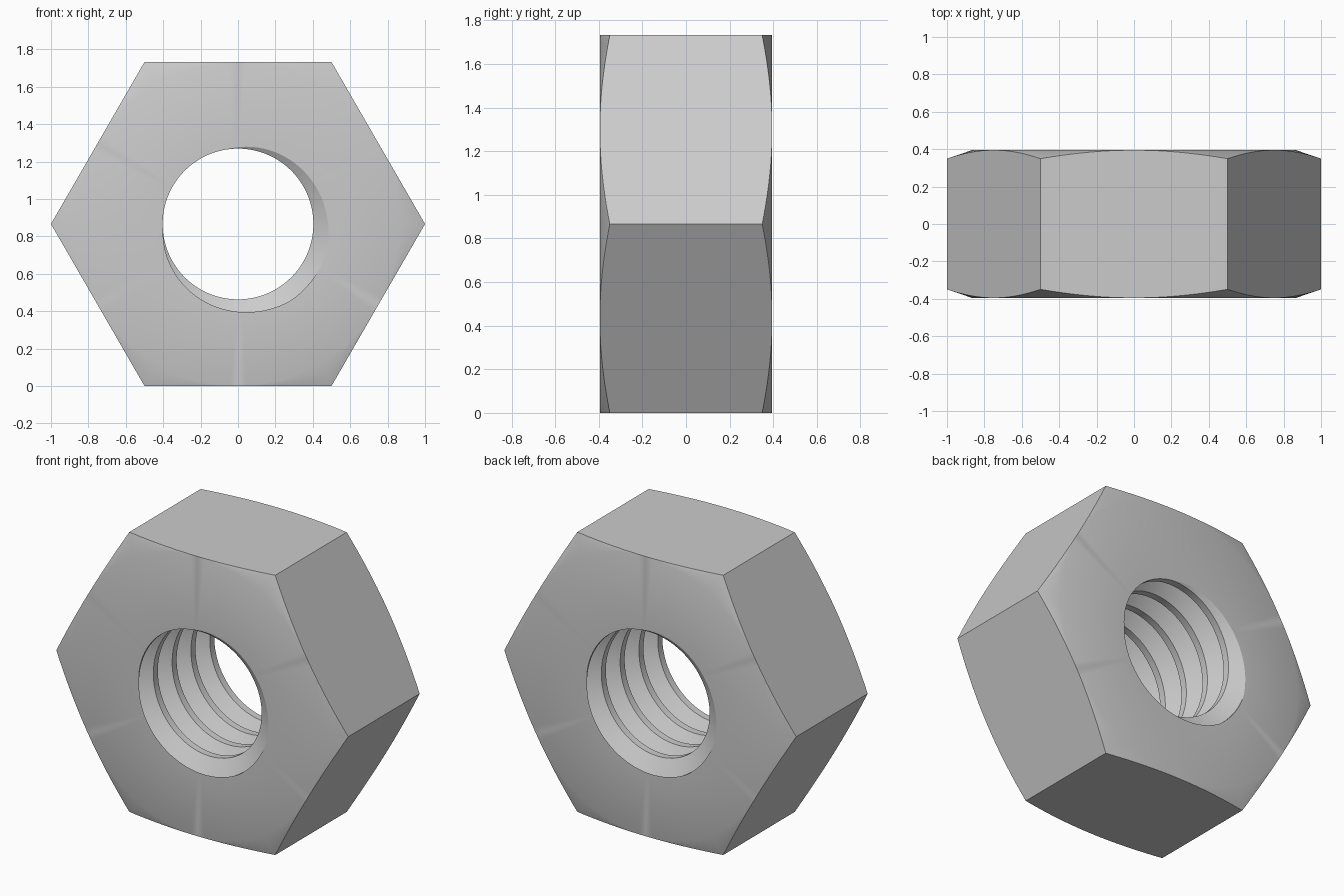
import bpy, bmesh, math

cube = bpy.data.objects.get("Cube")
if cube:
    bpy.data.objects.remove(cube, do_unlink=True)

COLUMNS = 120                 # divisible by six so the corners are exact
HALF = 0.395                  # half thickness
FLAT = math.sqrt(3) / 2       # centre to flat side
MINOR, MAJOR = 0.403, 0.497   # thread radii
PITCH = 0.184
CREST, ROOT = 0.24, 0.10      # flat share of each pitch
PHASE = 0.25                  # middle of a crest
BREAKS = (-CREST / 2, CREST / 2, 0.5 - ROOT / 2, 0.5 + ROOT / 2)


def thread_radius(y, turn):
    """Radius of the trapezoid thread at a depth and a fraction of a turn."""
    u = (y / PITCH + turn - PHASE) % 1
    d = min(u, 1 - u)
    t = (d - CREST / 2) / (0.5 - CREST / 2 - ROOT / 2)
    return MINOR + (MAJOR - MINOR) * min(max(t, 0), 1)


def section(turn):
    """Closed radial section: thread, back face, outer wall, front face."""
    points = []
    for k in range(-3, 5):
        for b in BREAKS:
            y = PITCH * (k + PHASE + b - turn)
            y = min(max(y, -HALF), HALF)
            points.append((thread_radius(y, turn), y))
    angle = (turn * 360) % 60 - 30
    edge = FLAT / math.cos(math.radians(angle))
    rim = HALF - (edge - FLAT) * 0.34      # conical corner chamfer
    return points + [(FLAT, HALF), (edge, rim), (edge, -rim), (FLAT, -HALF)]


# Nut body with its threaded bore
bm = bmesh.new()
columns = []
for i in range(COLUMNS + 1):
    a = math.tau * i / COLUMNS
    columns.append([bm.verts.new((r * math.cos(a), y, FLAT + r * math.sin(a)))
                    for r, y in section(i / COLUMNS)])
for left, right in zip(columns, columns[1:]):
    for j in range(len(left)):
        n = (j + 1) % len(left)
        bm.faces.new((left[j], left[n], right[n], right[j]))
bmesh.ops.remove_doubles(bm, verts=bm.verts, dist=0.0001)
bmesh.ops.dissolve_degenerate(bm, edges=bm.edges, dist=0.0001)
bmesh.ops.recalc_face_normals(bm, faces=bm.faces)

mesh = bpy.data.meshes.new("hex_nut")
bm.to_mesh(mesh)
bm.free()
nut = bpy.data.objects.new("hex_nut", mesh)
bpy.context.collection.objects.link(nut)

# Plain grey metal colour
grey = bpy.data.materials.new("light_grey")
grey.use_nodes = True
colour = (0.6, 0.6, 0.6, 1)
grey.diffuse_color = colour
grey.node_tree.nodes["Principled BSDF"].inputs["Base Color"].default_value = colour
mesh.materials.append(grey)

# Smooth shading with crisp hexagon and thread edges
bpy.context.view_layer.objects.active = nut
nut.select_set(True)
bpy.ops.object.shade_smooth_by_angle(angle=math.radians(30))
